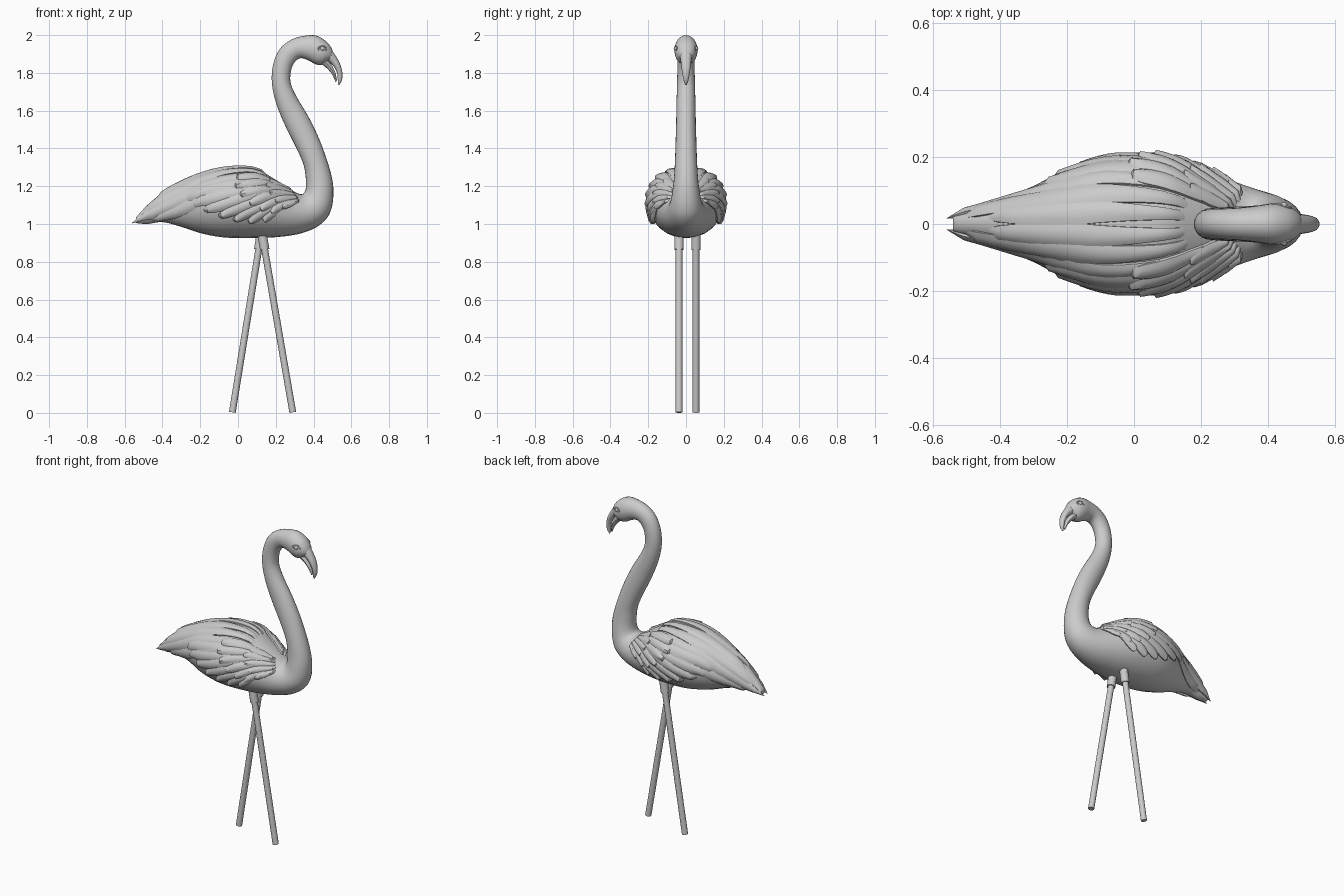
import bpy, bmesh, math
from mathutils import Vector
from mathutils.bvhtree import BVHTree

if "Cube" in bpy.data.objects:
    bpy.data.objects.remove(bpy.data.objects["Cube"])

grey = bpy.data.materials.new("plain_grey")
grey.diffuse_color = (0.6, 0.6, 0.6, 1)
grey.use_nodes = True
grey.node_tree.nodes["Principled BSDF"].inputs["Base Color"].default_value = grey.diffuse_color


def finish(bm, name, angle=40):
    bmesh.ops.recalc_face_normals(bm, faces=bm.faces)
    me = bpy.data.meshes.new(name)
    bm.to_mesh(me)
    bm.free()
    me.materials.append(grey)
    ob = bpy.data.objects.new(name, me)
    bpy.context.collection.objects.link(ob)
    bpy.ops.object.select_all(action='DESELECT')
    ob.select_set(True)
    bpy.context.view_layer.objects.active = ob
    bpy.ops.object.shade_smooth_by_angle(angle=math.radians(angle))
    return ob


def spline(st, sub):
    """Catmull-Rom interpolation of stations."""
    out = []
    for i in range(len(st) - 1):
        p0, p1, p2, p3 = (st[max(i - 1, 0)], st[i], st[i + 1], st[min(i + 2, len(st) - 1)])
        for k in range(sub):
            t = k / sub
            out.append([0.5 * (2 * b + (c - a) * t + (2 * a - 5 * b + 4 * c - d) * t * t
                               + (3 * b - a - 3 * c + d) * t ** 3)
                        for a, b, c, d in zip(p0, p1, p2, p3)])
    return out + [list(st[-1])]


def loft(stations, sub=4, n=24):
    """Oval rings spanning a back point (x, z) and a front point (x, z), half width w."""
    bm = bmesh.new()
    rings = []
    for bx, bz, fx, fz, w in spline(stations, sub):
        ring = []
        for i in range(n):
            a = 2 * math.pi * i / n
            s = math.sin(a) / 2
            ring.append(bm.verts.new(((bx + fx) / 2 + (bx - fx) * s, w * math.cos(a),
                                      (bz + fz) / 2 + (bz - fz) * s)))
        rings.append(ring)
    for r, q in zip(rings, rings[1:]):
        for i in range(n):
            bm.faces.new((r[i], r[(i + 1) % n], q[(i + 1) % n], q[i]))
    bm.faces.new(rings[0])
    bm.faces.new(rings[-1])
    return bm


# Body, neck and head: one sweep from the tail to the face
body = loft([
    (-.54, 1.035, -.54, 1.005, .022), (-.48, 1.10, -.48, 1.0, .04),
    (-.40, 1.165, -.40, 1.01, .065), (-.30, 1.22, -.30, .985, .10),
    (-.20, 1.262, -.20, .952, .15), (-.10, 1.29, -.10, .932, .187),
    (.0, 1.30, .0, .925, .20), (.10, 1.29, .11, .926, .193),
    (.19, 1.24, .21, .931, .163), (.26, 1.195, .32, .947, .13),
    (.31, 1.165, .41, .98, .105), (.337, 1.158, .47, 1.03, .09),
    (.353, 1.17, .497, 1.09, .079), (.36, 1.20, .505, 1.16, .071),
    (.358, 1.25, .50, 1.23, .064), (.345, 1.32, .477, 1.32, .059),
    (.30, 1.42, .43, 1.45, .055), (.25, 1.52, .372, 1.57, .052),
    (.205, 1.63, .312, 1.67, .05), (.18, 1.74, .278, 1.75, .047),
    (.185, 1.84, .283, 1.82, .046), (.22, 1.925, .305, 1.862, .046),
    (.28, 1.975, .335, 1.878, .048), (.35, 1.996, .375, 1.865, .054),
    (.41, 1.998, .41, 1.846, .061), (.46, 1.973, .44, 1.842, .058),
    (.49, 1.94, .465, 1.855, .044), (.503, 1.91, .483, 1.868, .03)])
tree = BVHTree.FromBMesh(body)
finish(body, "body_neck_head", 50)

# Beak: hooked upper half and slimmer lower half
finish(loft([(.478, 1.948, .455, 1.87, .038), (.512, 1.90, .485, 1.855, .03),
             (.54, 1.85, .512, 1.825, .025), (.553, 1.80, .526, 1.79, .019),
             (.55, 1.76, .528, 1.757, .012), (.536, 1.735, .53, 1.738, .004)], n=14), "upper_beak")
finish(loft([(.46, 1.885, .445, 1.845, .032), (.49, 1.85, .475, 1.82, .022),
             (.514, 1.805, .499, 1.79, .016), (.525, 1.757, .516, 1.752, .006)], n=12), "lower_beak")


def axis(x):
    t = min(max((x + .54) / .34, 0), 1)
    return 1.02 + .11 * t


def on_body(x, a, side, lift):
    """Point on the body at position x and angle a above the horizontal."""
    cx = max(x, -.53)
    c = Vector((cx, 0, axis(cx)))
    d = Vector((0, side * math.cos(a), math.sin(a)))
    hit = tree.ray_cast(c + d * .6, -d)[0]
    return (hit if hit else c) + d * lift + Vector((x - cx, 0, (x - cx) * .6))


# Cross profile of a feather: sunken rim, raised and rounded face
PROFILE = [(-1, -.012, 0), (-.95, 0, .5), (-.5, 0, .85), (0, 0, 1),
           (.5, 0, .85), (.95, 0, .5), (1, -.012, 0)]


def feather(bm, side, x0, a0, x1, a1, width, h, flare):
    a0, a1 = math.radians(a0), math.radians(a1)
    rows, n = [], 14
    for i in range(n + 1):
        s = i / n
        x = x0 + (x1 - x0) * s
        a = a0 + (a1 - a0) * s ** 1.3
        r = max((on_body(x, a, side, 0) - Vector((x, 0, axis(x)))).length, .03)
        d = Vector((x1 - x0, r * (a1 - a0))).normalized()
        w = min(width, r * .75) * min(1, .35 + 1.3 * s) * math.sqrt(max(1 - max(0, (s - .72) / .28) ** 2, .02))
        row = []
        for v, sink, rise in PROFILE:
            lift = sink + rise * (h + flare * s * s)
            if i in (0, n):
                lift = -.008
            row.append(bm.verts.new(on_body(x - d.y * w * v, a + d.x * w * v / r, side, lift)))
        rows.append(row)
    for p, q in zip(rows, rows[1:]):
        for j in range(len(PROFILE) - 1):
            bm.faces.new((p[j], p[j + 1], q[j + 1], q[j]))


# Feather groups: (x start, angle start, x end, angle end, half width), height, tip flare
GROUPS = {
    "back_feathers": ([(.17, 80, -.45, 72, .036), (.18, 64, -.52, 42, .038),
                       (.18, 50, -.56, 0, .036), (.17, 40, -.47, -38, .034)], .014, .004),
    "flight_feathers": ([(.20, 34, -.29, 12, .036), (.20, 25, -.26, -8, .032),
                         (.20, 15, -.19, -20, .03), (.21, 6, -.11, -28, .028),
                         (.22, -2, -.03, -33, .026), (.23, -9, .05, -36, .025),
                         (.24, -15, .13, -34, .023)], .012, .014),
    "covert_feathers": ([(.24, 48, -.02, 38, .03), (.25, 38, -.03, 20, .028),
                         (.26, 27, .0, 5, .026), (.27, 16, .05, -8, .025),
                         (.28, 7, .11, -17, .023), (.29, -2, .17, -23, .021)], .018, .006),
    "shoulder_feathers": ([(.29, 46, .16, 42, .022), (.30, 34, .14, 26, .022),
                           (.31, 21, .16, 11, .021), (.32, 9, .19, -3, .02),
                           (.325, -3, .23, -15, .018)], .02, .006),
}
for name, (specs, h, flare) in GROUPS.items():
    for side, label in ((-1, "right"), (1, "left")):
        bm = bmesh.new()
        for spec in specs:
            feather(bm, side, *spec, h, flare)
        finish(bm, label + "_" + name, 35)


def rod(name, p, q, r, n=12):
    p, q = Vector(p), Vector(q)
    bm = bmesh.new()
    bmesh.ops.create_cone(bm, cap_ends=True, segments=n, radius1=r, radius2=r, depth=(q - p).length)
    ob = finish(bm, name)
    ob.location = (p + q) / 2
    ob.rotation_euler = (q - p).to_track_quat('Z', 'Y').to_euler()


# Splayed legs, each pushed into a short sleeve under the belly
for label, foot, y in (("front", .29, -.037), ("rear", -.03, .053)):
    top = Vector((.125, y, .96))
    base = Vector((foot, y, .003))
    rod(label + "_leg", base, top, .018)
    rod(label + "_leg_sleeve", top.lerp(base, .1), top, .025)

# Eyes with a raised lid ring
for side, label in ((-1, "right"), (1, "left")):
    bm = bmesh.new()
    bmesh.ops.create_uvsphere(bm, u_segments=14, v_segments=8, radius=.012)
    ob = finish(bm, label + "_eye")
    ob.location = (.447, side * .053, 1.928)
    bpy.ops.mesh.primitive_torus_add(major_segments=18, minor_segments=6, major_radius=.017,
                                     minor_radius=.004, location=(.447, side * .054, 1.928),
                                     rotation=(math.pi / 2, 0, side * -.25))
    lid = bpy.context.object
    lid.name = label + "_eyelid"
    lid.scale = (1.25, .8, 1)
    lid.data.materials.append(grey)
    bpy.ops.object.shade_smooth_by_angle()
